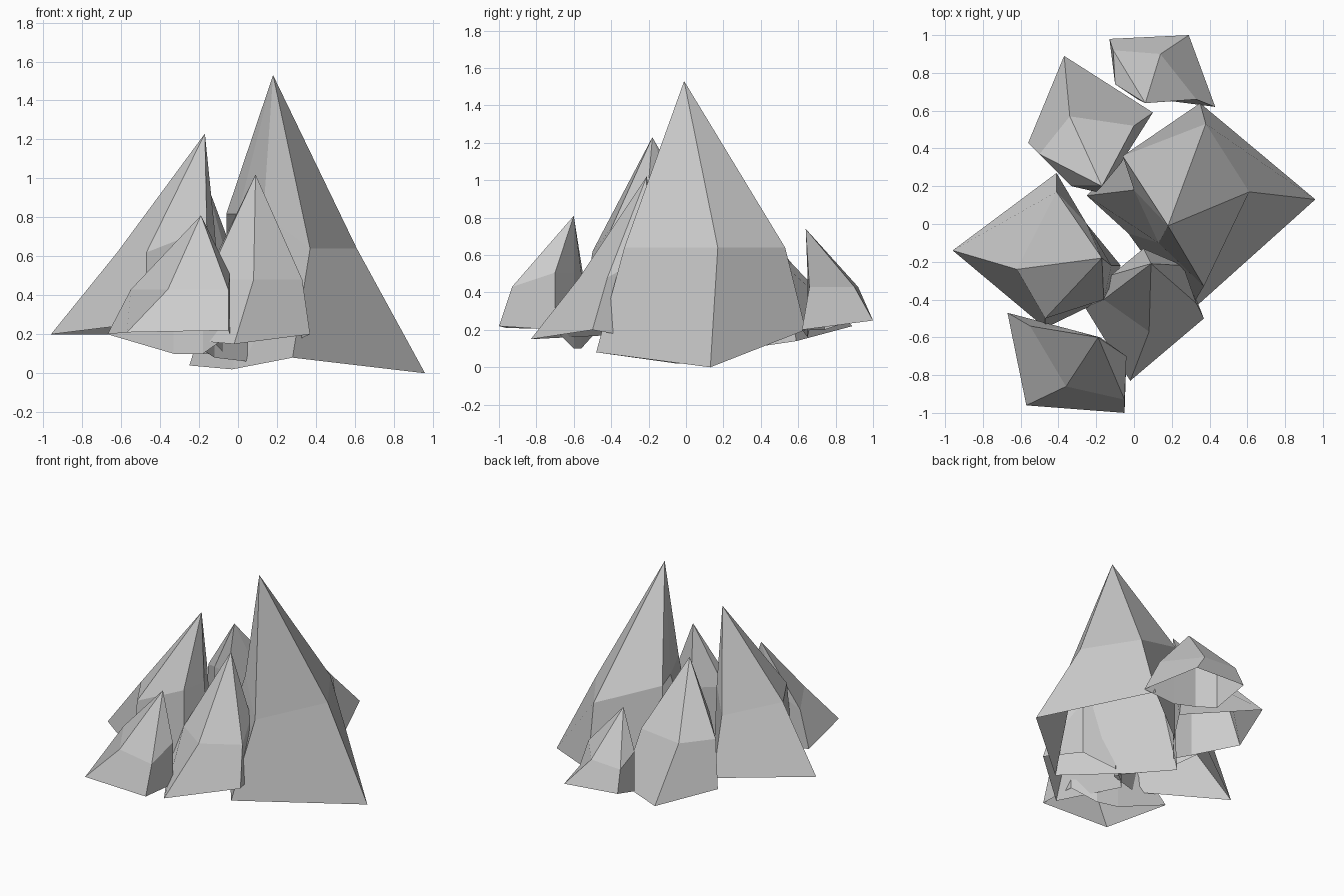
import bpy
import bmesh
from mathutils import Vector

default_cube = bpy.data.objects.get("Cube")
if default_cube:
    bpy.data.objects.remove(default_cube, do_unlink=True)

# One stone colour
stone = bpy.data.materials.new("stone_grey")
stone.use_nodes = True
stone_colour = (0.6, 0.6, 0.6, 1)
stone.diffuse_color = stone_colour
stone.node_tree.nodes["Principled BSDF"].inputs["Base Color"].default_value = stone_colour


def add_ridge(bm, height, x, y, z, lean_x=0, lean_y=0):
    """A shoulder at the given height over a foot, shifted sideways by the lean."""
    shoulder = bm.verts.new((x + lean_x, y + lean_y, height))
    foot = bm.verts.new((x, y, z))
    return shoulder, foot


def add_crag(name, apex, level, outer, inner):
    """A pointed rock shell, open below, sloping on its outer side and steep on its inner side."""
    bm = bmesh.new()
    tip = bm.verts.new(apex)
    # Shoulders stand a little higher on the steep side
    steep_level = level + (tip.co.z - level) / 5
    ridges = [add_ridge(bm, level, *corner) for corner in outer]
    ridges += [add_ridge(bm, steep_level, *corner) for corner in inner]

    # Join every ridge to its neighbour and to the tip
    neighbours = ridges[1:] + ridges[:1]
    for (shoulder, foot), (next_shoulder, next_foot) in zip(ridges, neighbours):
        bm.faces.new((tip, shoulder, next_shoulder))
        bm.faces.new((shoulder, foot, next_foot, next_shoulder))
    bmesh.ops.recalc_face_normals(bm, faces=bm.faces)

    # Keep the origin in the middle of the feet
    middle = sum((foot.co for shoulder, foot in ridges), Vector()) / len(ridges)
    bmesh.ops.translate(bm, verts=bm.verts, vec=-middle)
    mesh = bpy.data.meshes.new(name)
    bm.to_mesh(mesh)
    bm.free()
    mesh.materials.append(stone)
    crag = bpy.data.objects.new(name, mesh)
    crag.location = middle
    bpy.context.scene.collection.objects.link(crag)


# Tallest rock
add_crag(
    "main_peak", apex=(.18, -.01, 1.53), level=.64,
    outer=[(.35, .64, .2, .03, -.11), (.96, .13, 0, -.35, .04), (.28, -.48, .08, .09, .15)],
    inner=[(-.03, -.05, .02, .16, -.05), (-.25, .15, .04, .25, .03), (-.06, .36, .1)],
)

# Broad rock on the right side
add_crag(
    "right_peak", apex=(-.17, -.18, 1.23), level=.62,
    outer=[(-.41, .27, .2, 0, -.1), (-.96, -.14, .2, .34, -.1), (-.47, -.55, .26, 0, .05)],
    inner=[(-.16, -.4, .2), (-.07, -.22, .1, -.05), (-.25, 0, .1)],
)

# Front middle rock
add_crag(
    "front_peak", apex=(.09, -.21, 1.02), level=.48,
    outer=[(-.26, -.44, .17, .1, .04), (-.02, -.83, .15, .1, .26), (.37, -.5, .2, -.04, .08)],
    inner=[(.26, -.22, .15), (.05, -.13, .06), (-.12, -.27, .08)],
)

# Rock behind the right peak
add_crag(
    "back_right_peak", apex=(-.17, .2, 1), level=.55,
    outer=[(.1, .59, .14, -.1, -.07), (-.37, .89, .22, .03, -.32), (-.56, .43, .22, .06, -.06)],
    inner=[(-.33, .2, .16), (-.2, .17, .1), (-.07, .32, .1)],
)

# Small front corner rock
add_crag(
    "front_right_peak", apex=(-.19, -.6, .81), level=.43,
    outer=[(-.67, -.47, .2, .12, -.07), (-.57, -.96, .21, .21, .1), (-.05, -1, .22, 0, .07)],
    inner=[(-.04, -.7, .2), (-.18, -.6, .1), (-.33, -.56, .1)],
)

# Small back rock
add_crag(
    "back_peak", apex=(.06, .64, .74), level=.43,
    outer=[(-.13, .98, .28, .02, -.06), (.29, 1, .25, -.15, -.1), (.43, .62, .2, -.1, .04)],
    inner=[(.2, .65, .16), (.02, .66, .2), (-.1, .74, .2)],
)
